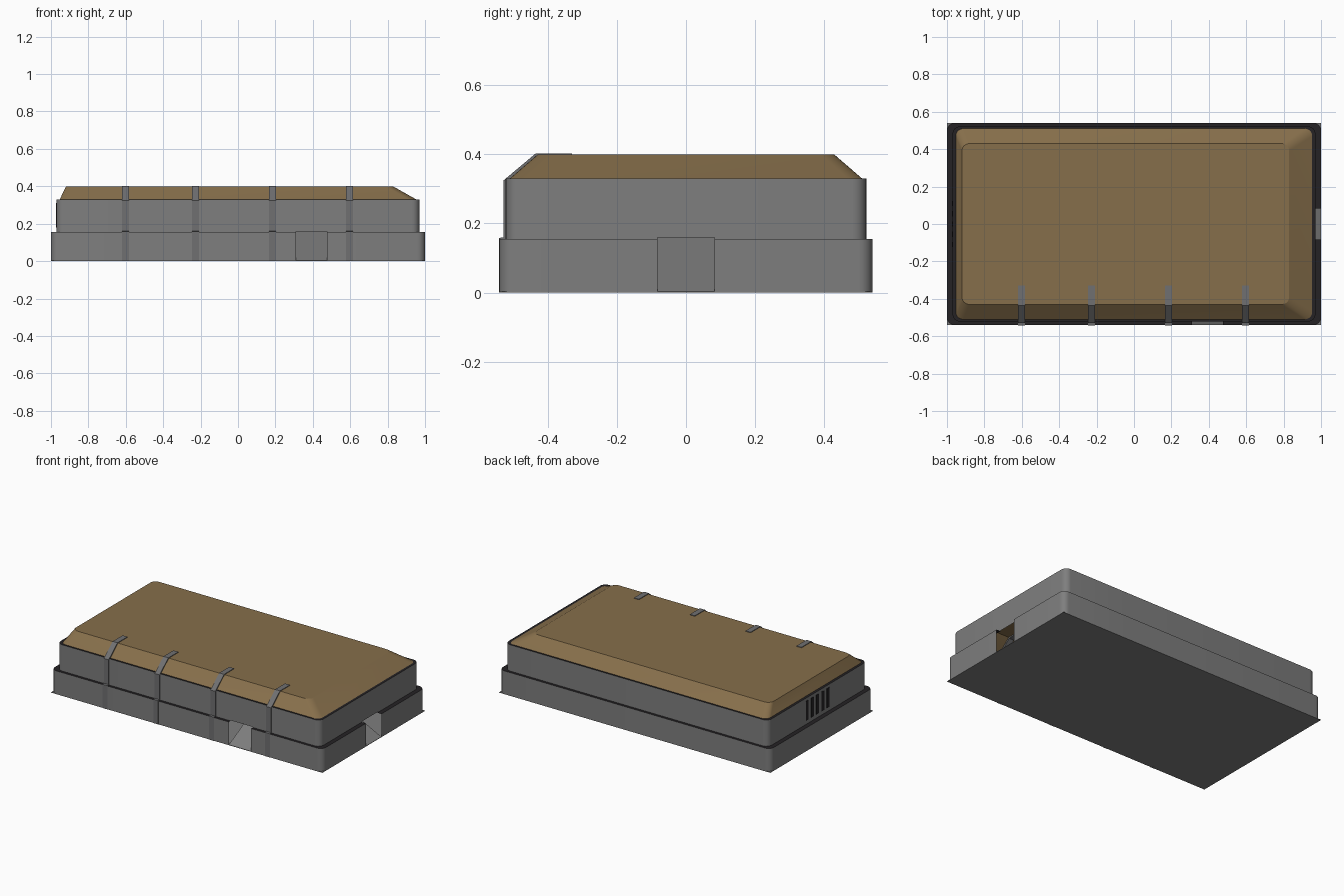
import bpy, bmesh, math
from mathutils import Vector

if "Cube" in bpy.data.objects:
    bpy.data.objects.remove(bpy.data.objects["Cube"])


def mat(name, rgb):
    m = bpy.data.materials.new(name)
    m.diffuse_color = (*rgb, 1)
    m.use_nodes = True
    m.node_tree.nodes["Principled BSDF"].inputs["Base Color"].default_value = m.diffuse_color
    return m


GREY = mat("wall_grey", (0.21, 0.21, 0.21))
BLACK = mat("ledge_black", (0.018, 0.016, 0.018))
TAN = mat("roof_tan", (0.24, 0.158, 0.07))
STRAP = mat("strap_grey", (0.16, 0.16, 0.165))


def finish(bm, name, mats, smooth=False):
    bmesh.ops.recalc_face_normals(bm, faces=bm.faces)
    me = bpy.data.meshes.new(name)
    bm.to_mesh(me)
    bm.free()
    ob = bpy.data.objects.new(name, me)
    bpy.context.collection.objects.link(ob)
    for m in mats:
        me.materials.append(m)
    if smooth:
        bpy.ops.object.select_all(action='DESELECT')
        ob.select_set(True)
        bpy.context.view_layer.objects.active = ob
        bpy.ops.object.shade_smooth_by_angle(angle=math.radians(25))
    return ob


def ring(bm, x0, x1, y, z, r, n=6):
    """Rounded rectangle of vertices."""
    vs = []
    for cx, cy, a0 in ((x1 - r, y - r, 0), (x0 + r, y - r, 90),
                       (x0 + r, r - y, 180), (x1 - r, r - y, 270)):
        for i in range(n + 1):
            a = math.radians(a0 + 90 * i / n)
            vs.append(bm.verts.new((cx + r * math.cos(a), cy + r * math.sin(a), z)))
    return vs


def loft(bm, rings, mats):
    for (a, b), mi in zip(zip(rings, rings[1:]), mats):
        for i in range(len(a)):
            j = (i + 1) % len(a)
            bm.faces.new((a[i], a[j], b[j], b[i])).material_index = mi


def box(bm, lo, hi):
    lo, hi = Vector(lo), Vector(hi)
    vs = bmesh.ops.create_cube(bm, size=1)["verts"]
    for v in vs:
        v.co = [(lo[k] + hi[k]) / 2 + v.co[k] * (hi[k] - lo[k]) for k in range(3)]


def prism(bm, profile, place, w0, w1):
    """Extrude a 2D profile between two widths; place maps (w, p, q) to xyz."""
    a = [bm.verts.new(place(w0, *p)) for p in profile]
    b = [bm.verts.new(place(w1, *p)) for p in profile]
    bm.faces.new(a)
    bm.faces.new(b[::-1])
    for i in range(len(a)):
        j = (i + 1) % len(a)
        bm.faces.new((a[i], b[i], b[j], a[j]))


# Two wall tiers with black ledges (hollow skin)
bm = bmesh.new()
loft(bm, [ring(bm, -1, 1, 0.54, 0, 0.04),
          ring(bm, -1, 1, 0.54, 0.155, 0.04),
          ring(bm, -0.97, 0.97, 0.522, 0.155, 0.04),
          ring(bm, -0.97, 0.97, 0.522, 0.33, 0.04),
          ring(bm, -0.953, 0.953, 0.51, 0.33, 0.04)], [0, 1, 0, 1])
# Doorways: slice the skin along the door edges and remove the pieces
DOOR_X, DOOR_Y, DOOR_Z = (0.31, 0.475), (-0.082, 0.082), 0.159
cuts = [((x, 0, 0), (1, 0, 0)) for x in DOOR_X]
cuts += [((0, y, 0), (0, 1, 0)) for y in DOOR_Y]
cuts += [((0, 0, DOOR_Z), (0, 0, 1))]
for co, no in cuts:
    bmesh.ops.bisect_plane(bm, geom=bm.verts[:] + bm.edges[:] + bm.faces[:],
                           plane_co=co, plane_no=no)
gone = []
for f in bm.faces:
    c = f.calc_center_median()
    front = c.y < -0.5 and DOOR_X[0] < c.x < DOOR_X[1]
    side = c.x > 0.95 and DOOR_Y[0] < c.y < DOOR_Y[1]
    if c.z < DOOR_Z and (front or side):
        gone.append(f)
bmesh.ops.delete(bm, geom=gone, context='FACES')
finish(bm, "walls", [GREY, BLACK], True)

# Tan roof with sloped rim, shallower on the right end
bm = bmesh.new()
low = ring(bm, -0.953, 0.953, 0.51, 0.33, 0.04)
high = ring(bm, -0.92, 0.83, 0.43, 0.399, 0.04)
loft(bm, [low, high], [0])
bm.faces.new(high)
finish(bm, "roof", [TAN], True)
for ob in bpy.data.objects:
    if ob.name == "roof" and ob.data.polygons[-1].normal.z < 0:
        ob.data.flip_normals()

# Square floor plate
bm = bmesh.new()
box(bm, (-1, -0.54, 0), (1, 0.54, 0.003))
finish(bm, "floor_plate", [GREY])

# Ramps rising inside the doorways
wedge = [(0, 0.002), (0.31, 0.002), (0.31, DOOR_Z)]
bm = bmesh.new()
prism(bm, wedge, lambda w, d, z: (w, -0.54 + d, z), *DOOR_X)
finish(bm, "front_ramp", [GREY])
bm = bmesh.new()
prism(bm, wedge, lambda w, d, z: (1 - d, w, z), *DOOR_Y)
finish(bm, "side_ramp", [GREY])

# Four straps over the front edge
outline = [(-0.542, 0), (-0.542, 0.158), (-0.528, 0.16), (-0.528, 0.325),
           (-0.435, 0.403), (-0.33, 0.403), (-0.33, 0.396), (-0.425, 0.39),
           (-0.515, 0.31), (-0.515, 0)]
for i, x in enumerate((-0.602, -0.227, 0.184, 0.596)):
    bm = bmesh.new()
    prism(bm, outline, lambda w, y, z: (w, y, z), x - 0.018, x + 0.018)
    finish(bm, f"strap_{i + 1}", [STRAP])

# Dark vent slats on the left end
bm = bmesh.new()
for i in range(5):
    y = 0.11 - 0.055 * i
    box(bm, (-0.972, y - 0.014, 0.18), (-0.968, y + 0.014, 0.31))
finish(bm, "vent_slats", [BLACK])
